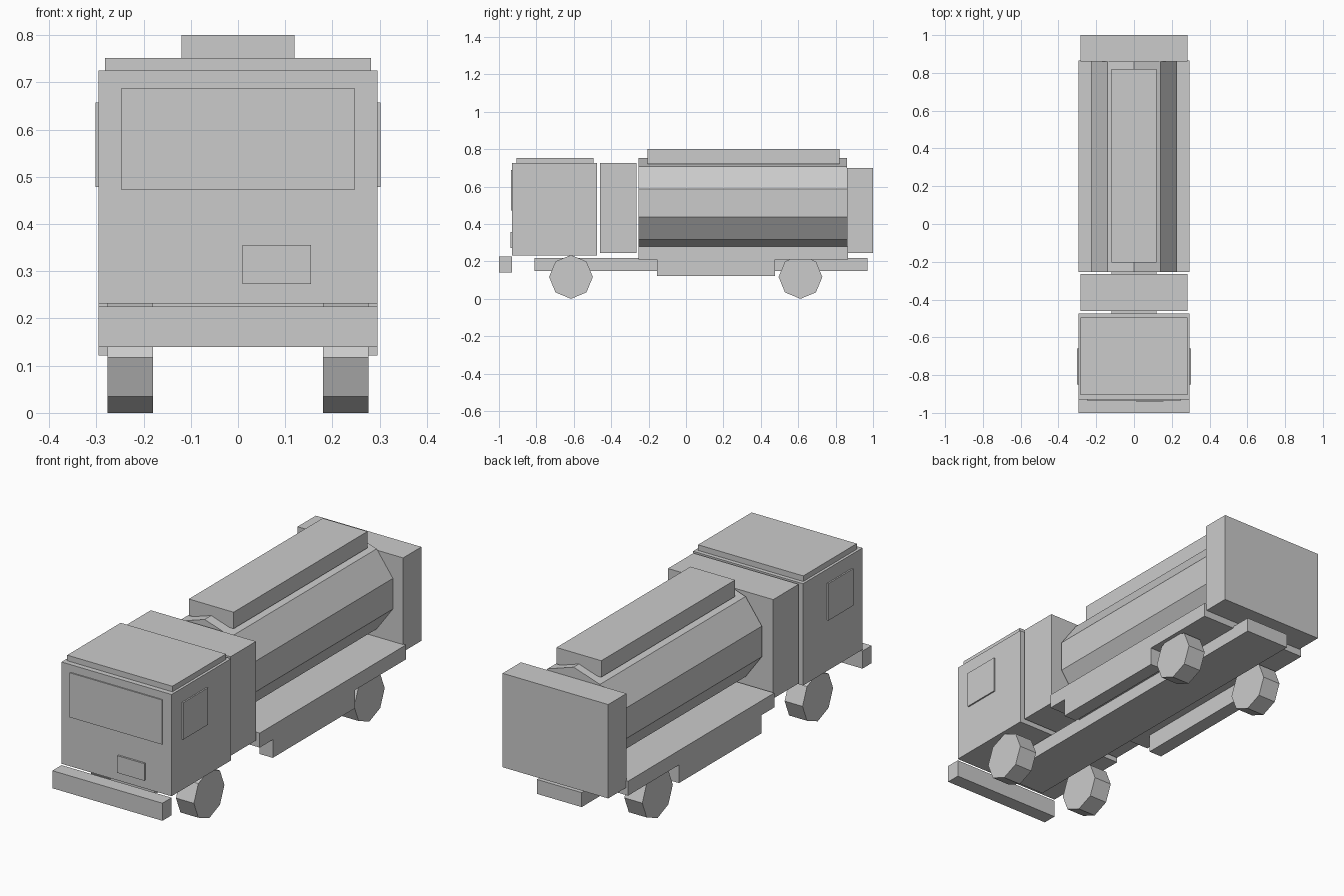
import bpy, bmesh, math
from mathutils import Matrix

cube = bpy.data.objects.get("Cube")
if cube:
    bpy.data.objects.remove(cube, do_unlink=True)

# Single body colour
grey = bpy.data.materials.new("light_grey")
grey.use_nodes = True
colour = (0.6, 0.6, 0.6, 1)
grey.diffuse_color = colour
grey.node_tree.nodes["Principled BSDF"].inputs["Base Color"].default_value = colour


def finish(name, bm):
    bmesh.ops.recalc_face_normals(bm, faces=bm.faces)
    mesh = bpy.data.meshes.new(name)
    bm.to_mesh(mesh)
    bm.free()
    mesh.materials.append(grey)
    obj = bpy.data.objects.new(name, mesh)
    bpy.context.scene.collection.objects.link(obj)
    return obj


def box(name, x, y, z):
    """Box spanning the given ranges on each axis."""
    bm = bmesh.new()
    bmesh.ops.create_cube(bm, size=1)
    for v in bm.verts:
        for i, (lo, hi) in enumerate((x, y, z)):
            v.co[i] = hi if v.co[i] > 0 else lo
    return finish(name, bm)


def wide(name, half, y, z):
    """Box centred across the vehicle."""
    return box(name, (-half, half), y, z)


def prism(name, sides, radius, axis, length, centre):
    """Regular prism along x or y with one vertex pointing straight up."""
    bm = bmesh.new()
    bmesh.ops.create_cone(bm, cap_ends=True, segments=sides, radius1=radius,
                          radius2=radius, depth=length)
    if axis == "y":
        turn = Matrix.Rotation(math.pi / 2, 4, "X")
    else:
        turn = Matrix.Rotation(math.pi / 2, 4, "Y")
    bmesh.ops.transform(bm, matrix=Matrix.Translation(centre) @ turn, verts=bm.verts)
    return finish(name, bm)


# Cab
wide("cab", 0.295, (-0.93, -0.475), (0.232, 0.725))
wide("cab_roof", 0.282, (-0.905, -0.495), (0.725, 0.752))
wide("windscreen", 0.247, (-0.936, -0.93), (0.472, 0.688))
box("front_plate", (0.01, 0.155), (-0.939, -0.93), (0.273, 0.356))
wide("bumper", 0.295, (-1.0, -0.93), (0.14, 0.225))

# Body boxes and chassis
wide("crew_compartment", 0.282, (-0.46, -0.265), (0.245, 0.725))
wide("rear_cabinet", 0.283, (0.86, 1.0), (0.245, 0.70))
wide("chassis", 0.12, (-0.81, 0.97), (0.148, 0.218))
wide("tank_deck", 0.295, (-0.255, 0.865), (0.21, 0.28))

# Tank with top walkway
prism("tank", 10, 0.24, "y", 1.115, (0, 0.3025, 0.512))
wide("tank_walkway", 0.12, (-0.205, 0.82), (0.72, 0.80))

# Paired side parts
for side, s in (("left", 1), ("right", -1)):
    def span(a, b):
        return tuple(sorted((s * a, s * b)))
    box(side + "_window", span(0.295, 0.302), (-0.85, -0.66), (0.478, 0.657))
    box(side + "_skirt", span(0.225, 0.295), (-0.155, 0.475), (0.122, 0.21))
    for end, y in (("front", -0.615), ("rear", 0.612)):
        prism(f"{end}_{side}_wheel", 8, 0.117, "x", 0.096, (s * 0.228, y, 0.117))
